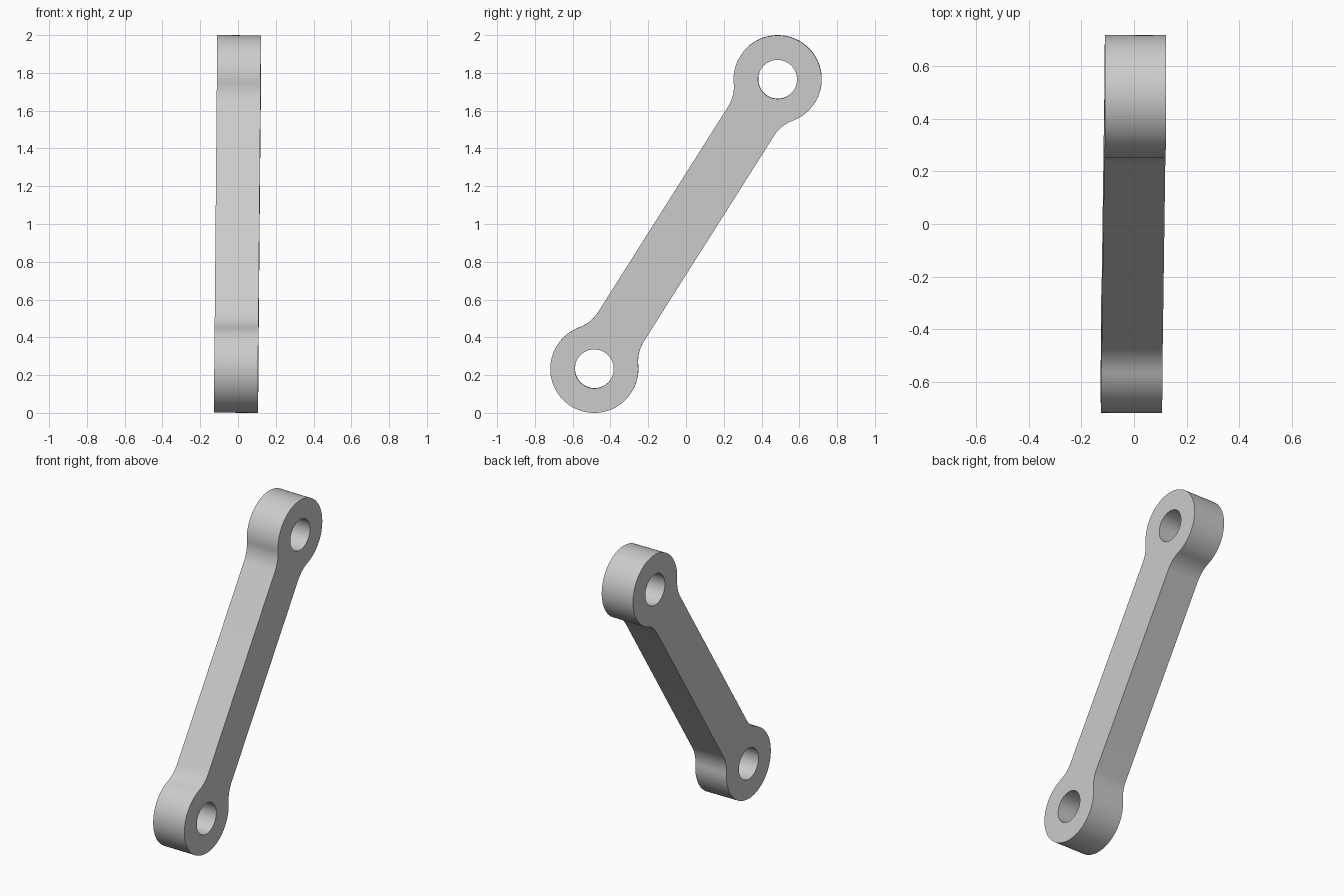
import bpy, bmesh
from math import sin, cos, pi, atan2, sqrt
from mathutils import Matrix, Vector

cube = bpy.data.objects.get("Cube")
if cube:
    bpy.data.objects.remove(cube)

HALF = 0.907      # centre of the link to each eye centre
EYE = 0.233       # outer radius of the eyes
HOLE = 0.103      # pin hole radius
SHANK = 0.144     # half width of the bar
FILLET = 0.2      # blend between bar and eye
THICK = 0.232


def arc(cx, cy, r, start, end, n):
    return [(cx + r * cos(start + (end - start) * i / n),
             cy + r * sin(start + (end - start) * i / n)) for i in range(n + 1)]


# Outline of one end: fillet, eye, fillet (eye centred at +HALF)
reach = sqrt((EYE + FILLET) ** 2 - (SHANK + FILLET) ** 2)
turn = atan2(SHANK + FILLET, reach)
fx, fy = HALF - reach, SHANK + FILLET
end = arc(fx, -fy, FILLET, pi / 2, turn, 10)
end += arc(HALF, 0, EYE, turn - pi, pi - turn, 72)[1:-1]
end += arc(fx, fy, FILLET, -turn, -pi / 2, 10)
outline = end + [(-x, -y) for x, y in end]
holes = [arc(s * HALF, 0, HOLE, 0, 2 * pi, 64)[:-1] for s in (-1, 1)]

# Fill the flat profile around the holes, then extrude it
bm = bmesh.new()
for loop in [outline] + holes:
    vs = [bm.verts.new((x, y, -THICK / 2)) for x, y in loop]
    for i, v in enumerate(vs):
        bm.edges.new((v, vs[i - 1]))
bmesh.ops.triangle_fill(bm, use_beauty=True, use_dissolve=False, edges=bm.edges[:])
ext = bmesh.ops.extrude_face_region(bm, geom=bm.faces[:], use_keep_orig=True)
bmesh.ops.translate(bm, vec=(0, 0, THICK),
                    verts=[g for g in ext["geom"] if isinstance(g, bmesh.types.BMVert)])
bmesh.ops.recalc_face_normals(bm, faces=bm.faces[:])

# Lean the link up and back, with a very slight sideways tilt
along = Vector((0.0075, 0.535, 0.845)).normalized()
across = Vector((0, 0.845, -0.535)).normalized()
across = (across - along * across.dot(along)).normalized()
rot = Matrix((along, across, along.cross(across))).transposed().to_4x4()
bm.transform(Matrix.Translation((-0.002, 0, 1)) @ rot)

mesh = bpy.data.meshes.new("connecting_link")
bm.to_mesh(mesh)
bm.free()
link = bpy.data.objects.new("connecting_link", mesh)
bpy.context.collection.objects.link(link)

# Plain grey
grey = bpy.data.materials.new("light_grey")
grey.use_nodes = True
grey.diffuse_color = (0.6, 0.6, 0.6, 1)
grey.node_tree.nodes["Principled BSDF"].inputs["Base Color"].default_value = (0.6, 0.6, 0.6, 1)
mesh.materials.append(grey)

bpy.context.view_layer.objects.active = link
link.select_set(True)
bpy.ops.object.shade_smooth_by_angle(angle=pi / 6)
